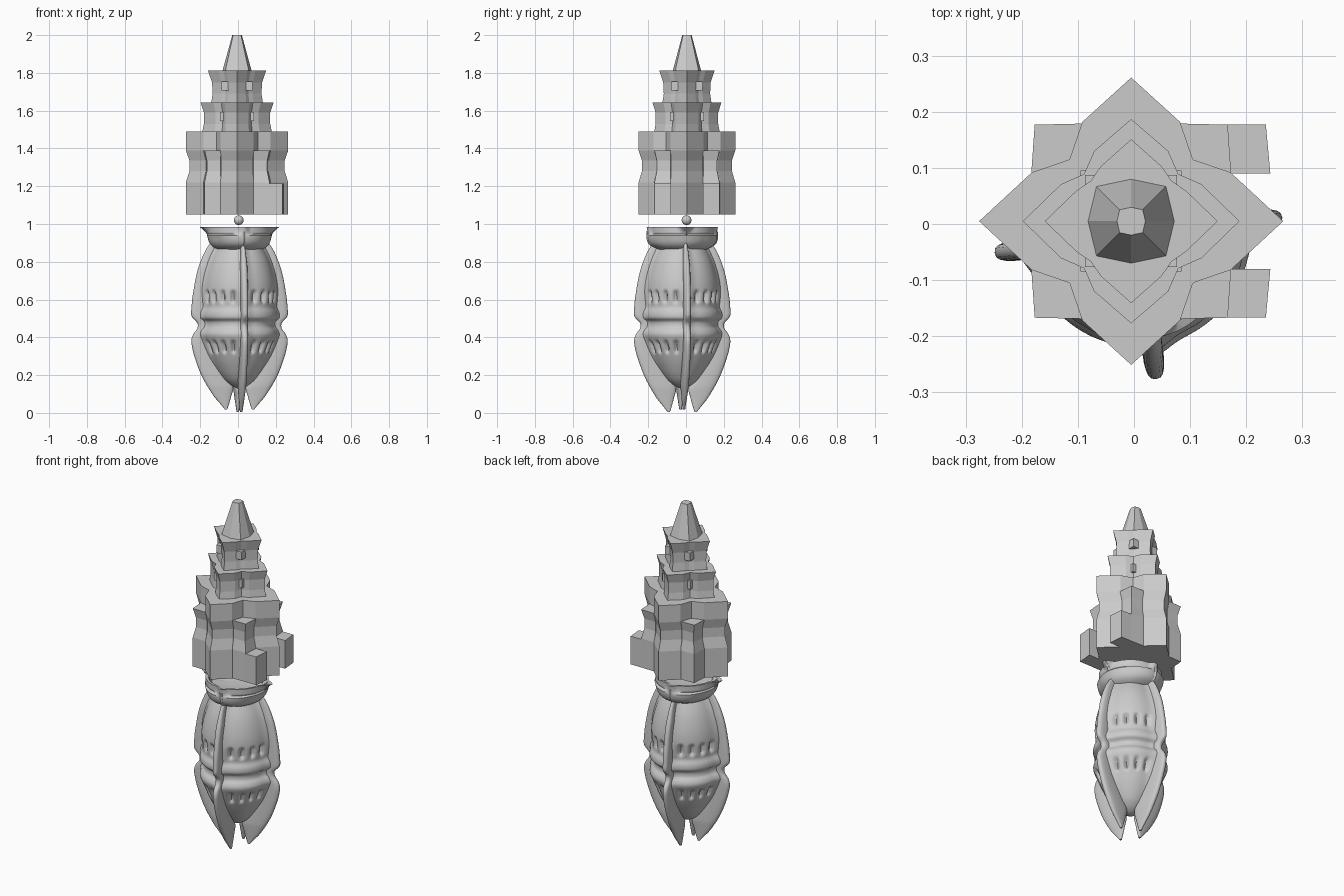
import bpy, bmesh, math
from mathutils import Vector

if "Cube" in bpy.data.objects:
    bpy.data.objects.remove(bpy.data.objects["Cube"])

TX, TY = -0.005, 0.005      # tower axis
PX, PY = 0.008, -0.02       # pod axis
TWIST = math.radians(7)     # the pod is turned slightly


def make(name, verts, faces, smooth=None):
    me = bpy.data.meshes.new(name)
    me.from_pydata(verts, [], faces)
    bm = bmesh.new()
    bm.from_mesh(me)
    bmesh.ops.recalc_face_normals(bm, faces=bm.faces)
    bm.to_mesh(me)
    bm.free()
    ob = bpy.data.objects.new(name, me)
    bpy.context.collection.objects.link(ob)
    if smooth:
        bpy.ops.object.select_all(action='DESELECT')
        bpy.context.view_layer.objects.active = ob
        ob.select_set(True)
        bpy.ops.object.shade_smooth_by_angle(angle=math.radians(smooth))
    return ob


def loft(name, rings, smooth=None):
    n = len(rings[0])
    verts = [p for r in rings for p in r]
    faces = [(k * n + i, k * n + (i + 1) % n, (k + 1) * n + (i + 1) % n, (k + 1) * n + i)
             for k in range(len(rings) - 1) for i in range(n)]
    faces += [tuple(range(n)), tuple(range((len(rings) - 1) * n, len(rings) * n))]
    return make(name, verts, faces, smooth)


def scaled_loft(name, outline, levels, centre=(0, 0)):
    cx, cy = centre
    return loft(name, [[(TX + cx + (x - cx) * s, TY + cy + (y - cy) * s, z) for x, y in outline]
                       for z, s in levels])


def star(tx, ty, a, b, inner):
    quarter = [(tx, 0), (b, a), (inner, inner), (a, b), (0, ty)]
    half = quarter + [(-x, y) for x, y in quarter[-2::-1]]
    return half + [(x, -y) for x, y in half[-2:0:-1]]


# Stepped star-shaped tower
WAIST = [(1.05, 1), (1.22, 1), (1.28, 0.93), (1.335, 0.93), (1.39, 1)]
scaled_loft("tower_base", star(.271, .256, .087, .177, .11), WAIST + [(1.49, 1)])
scaled_loft("tower_middle", star(.193, .182, .066, .125, .084),
            [(1.48, .96), (1.53, .91), (1.59, .91), (1.642, 1)])
scaled_loft("tower_upper", star(.154, .146, .054, .098, .072),
            [(1.63, .9), (1.69, .84), (1.75, .86), (1.812, 1)])
octagon = [(.077, 0), (.062, .062), (0, .075), (-.062, .062),
           (-.077, 0), (-.062, -.062), (0, -.075), (.062, -.062)]
scaled_loft("spire", octagon, [(1.80, 1.04), (2.0, .33)])

# Corner buttresses, low side blocks and small window blocks
for sx in (-1, 1):
    for sy in (-1, 1):
        quad = [(.07, .07), (.178, .086), (.172, .172), (.086, .174)]
        scaled_loft("corner_buttress", [(sx * x, sy * y) for x, y in quad],
                    [(z, 1 if s == 1 else .85) for z, s in WAIST], (sx * .09, sy * .09))
        if sx > 0:
            quad = [(.165, .085), (.248, .085), (.24, .172), (.165, .172)]
            scaled_loft("side_block", [(x, sy * y) for x, y in quad], [(1.05, 1), (1.215, 1)])
        for z, c in ((1.73, .061), (1.57, .069)):
            h = .021
            sq = [(sx * c + i, sy * c + j) for i, j in ((-h, -h), (h, -h), (h, h), (-h, h))]
            scaled_loft("window_block", sq, [(z - .024, 1), (z + .024, 1)])

# Floating bead between tower and pod
bpy.ops.mesh.primitive_uv_sphere_add(segments=24, ring_count=12, radius=.026,
                                     location=(.004, .003, 1.02))
bpy.context.object.name = "bead"
bpy.ops.object.shade_smooth()


def interp(pts, z):
    # smooth interpolation through (z, r) points
    for i in range(len(pts) - 1):
        (z0, r0), (z1, r1) = pts[i], pts[i + 1]
        if z <= z1:
            t = (z - z0) / (z1 - z0)
            zm, rm = pts[max(i - 1, 0)]
            zn, rn = pts[min(i + 2, len(pts) - 1)]
            m0 = (r1 - rm) / (z1 - zm) * (z1 - z0)
            m1 = (rn - r0) / (zn - z0) * (z1 - z0)
            return ((2*t**3 - 3*t*t + 1) * r0 + (t**3 - 2*t*t + t) * m0
                    + (3*t*t - 2*t**3) * r1 + (t**3 - t*t) * m1)
    return pts[-1][1]


# Pod body: lathed shell with rows of scalloped dimples between the fins
BODY = [(.13, .012), (.145, .045), (.18, .085), (.25, .13), (.32, .163), (.38, .187),
        (.415, .198), (.44, .19), (.455, .178), (.485, .178), (.50, .196), (.53, .197),
        (.56, .185), (.59, .187), (.65, .19), (.72, .181), (.80, .158), (.87, .125), (.90, .105)]
rings, N, M = [], 192, 110
for k in range(M + 1):
    z = .13 + .77 * k / M
    ring = []
    for i in range(N):
        a = 2 * math.pi * i / N
        d = (a + math.pi / 4) % (math.pi / 2) - math.pi / 4      # angle from nearest fin
        r = interp(BODY, z)
        r += .018 * math.exp(-(d / .17) ** 2) * min(1, max(0, (z - .2) / .1))
        e = (a % (math.pi / 2)) - math.pi / 4
        for zc, depth in ((.615, .022), (.35, .022)):
            for q in (-.48, -.16, .16, .48):
                r -= depth * math.exp(-((e - q) / .065) ** 2 - ((z - zc) / .03) ** 4)
        ring.append((PX + r * math.cos(a + TWIST), PY + r * math.sin(a + TWIST), z))
    rings.append(ring)
loft("pod_body", rings, 50)

# Cup on top of the pod, flared to two side tips, with a shallow dish
rings, N = [], 96
CUP_X = [(.855, .10), (.875, .13), (.90, .148), (.93, .16), (.96, .178), (.985, .207)]
CUP_Y = [(.855, .10), (.87, .14), (.89, .17), (.92, .184), (.96, .186), (.985, .19)]
for k in range(21):
    z = .855 + .13 * k / 20
    rx, ry = interp(CUP_X, z), interp(CUP_Y, z)
    tip = max(0, (z - .94) / .045)
    ring = []
    for i in range(N):
        a = 2 * math.pi * i / N
        w = abs(math.cos(a)) ** (2 + 6 * tip)
        mid = min(rx, ry, .172) if tip else .5 * (rx + ry)
        r = rx * w + ry * abs(math.sin(a)) ** (2 + 6 * tip)
        r = max(r, mid * .98)
        ring.append((PX + r * math.cos(a + TWIST), PY + r * math.sin(a + TWIST), z))
    rings.append(ring)
for s, z in ((.90, .982), (.8, .955), (.5, .945), (.1, .943)):
    rings.append([(PX + (x - PX) * s, PY + (y - PY) * s, z) for x, y, _ in rings[20]])
loft("pod_cup", rings, 40)

# Four curved fins: outer and inner edge radii down the height, rounded section
OUTER = [(.03, .078), (.05, .095), (.1, .14), (.2, .203), (.3, .241), (.36, .255), (.39, .256),
         (.42, .245), (.445, .226), (.475, .224), (.495, .243), (.515, .257), (.56, .256),
         (.62, .25), (.75, .225), (.85, .187), (.91, .148), (.94, .12)]
INNER = [(.03, .066), (.06, .055), (.10, .043), (.14, .033), (.2, .06), (.3, .12),
         (.45, .14), (.7, .14), (.85, .10), (.94, .09)]
for f in range(4):
    ang = TWIST + f * math.pi / 2
    rad, tan = Vector((math.cos(ang), math.sin(ang), 0)), Vector((-math.sin(ang), math.cos(ang), 0))
    rings = []
    for k in range(81):
        z = .03 + .91 * k / 80
        ro, ri = interp(OUTER, z), interp(INNER, z)
        c, h = (ro + ri) / 2, (ro - ri) / 2
        th = .019 * min(1, .35 + (z - .03) / .18, .35 + (.94 - z) / .25)
        low = .026 * max(0, 1 - (z - .03) / .2) if f % 2 else .012 * max(0, 1 - (z - .03) / .2)
        ring = []
        for i in range(20):
            b = 2 * math.pi * i / 20
            u = math.copysign(abs(math.cos(b)) ** .7, math.cos(b)) * h
            v = math.copysign(abs(math.sin(b)) ** .7, math.sin(b)) * th
            p = Vector((PX, PY, z - low)) + rad * (c + u) + tan * v
            ring.append(tuple(p))
        rings.append(ring)
    loft("fin", rings, 50)
    # thin rib carrying the fin line up over the cup
    top = .985 if f % 2 == 0 else .96
    rib = []
    for k in range(13):
        z = .87 + (top - .87) * k / 12
        r = interp(CUP_X if f % 2 == 0 else CUP_Y, z)
        rib.append([tuple(Vector((PX, PY, z)) + rad * (r + u) + tan * v)
                    for u, v in ((-.03, -.009), (.0, -.009), (.006, 0), (.0, .009), (-.03, .009))])
    loft("cup_rib", rib, 50)
